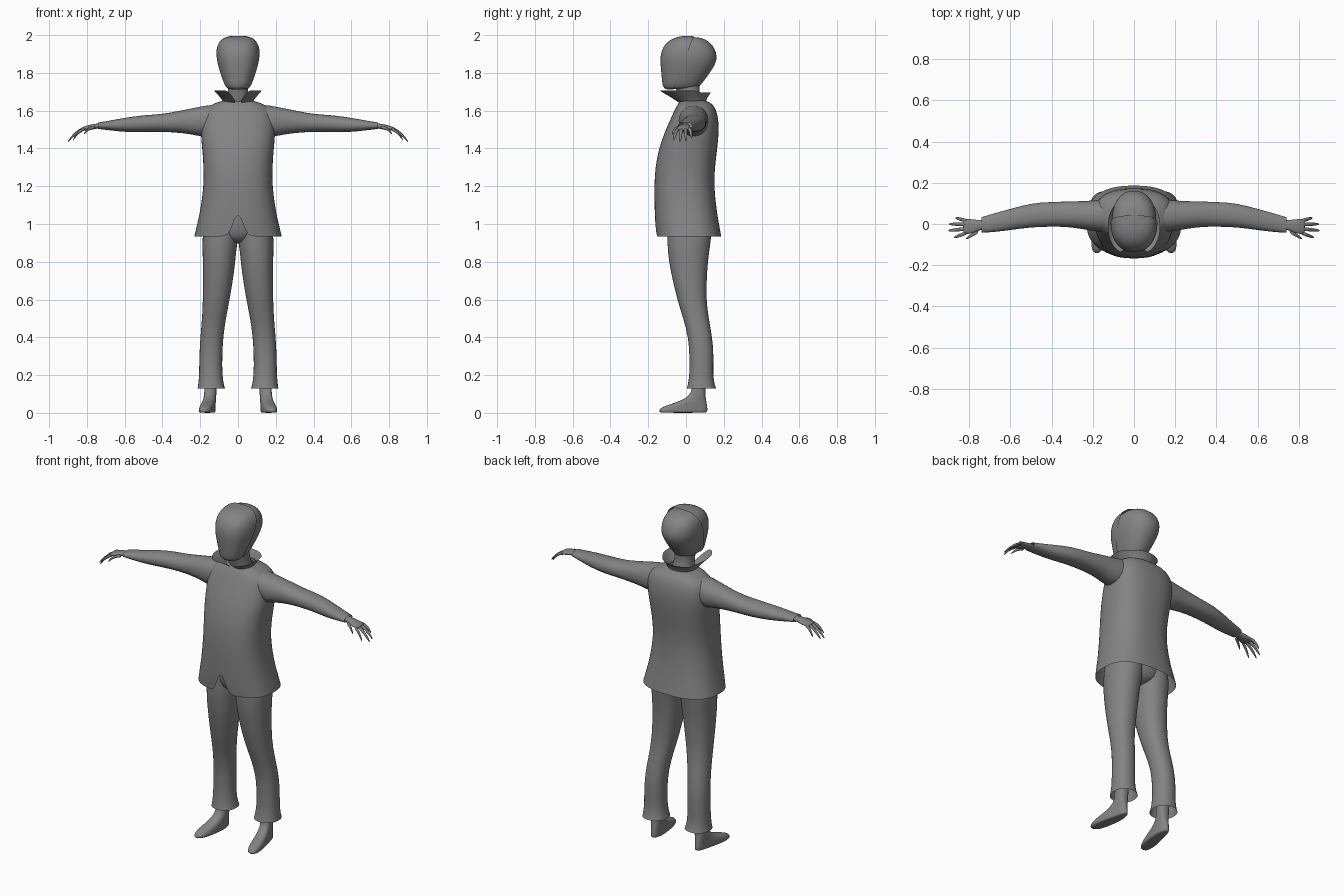
import bpy, bmesh, math
from mathutils import Vector

grey = bpy.data.materials.new("plain grey")
grey.diffuse_color = (0.23, 0.23, 0.23, 1)


def power(v, e):
    return math.copysign(abs(v) ** e, v)


def loft(name, rings, axis="z", n=24, p=2.2, caps=(False, False), gaps=None,
         mirror=False, shape=None, cut=None):
    """Skin of oval rings. Ring = (station, a0, a1, b0, b1); gaps open the front."""
    bm = bmesh.new()
    cols = []
    for i, (s, a0, a1, b0, b1) in enumerate(rings):
        g = gaps[i] if gaps else 0
        col = []
        for k in range(n + 1):
            t = g + (2 * math.pi - 2 * g) * k / n
            a = (a0 + a1) / 2 + (a1 - a0) / 2 * power(math.sin(t), 2 / p)
            b = (b0 + b1) / 2 - (b1 - b0) / 2 * power(math.cos(t), 2 / p)
            co = Vector((a, b, s)) if axis == "z" else Vector((s, a, b))
            if shape:
                co = shape(co, i)
            col.append(bm.verts.new(co))
        cols.append(col)
    for r0, r1 in zip(cols, cols[1:]):
        for k in range(n):
            bm.faces.new((r0[k], r0[k + 1], r1[k + 1], r1[k]))
    for flag, col in zip(caps, (cols[0], cols[-1])):
        if flag:
            bm.faces.new(col[:n])
    bmesh.ops.remove_doubles(bm, verts=bm.verts[:], dist=0.0005)
    if cut:
        bmesh.ops.bisect_plane(bm, geom=bm.verts[:] + bm.edges[:] + bm.faces[:],
                               plane_co=cut[0], plane_no=cut[1], clear_outer=True)
    bmesh.ops.recalc_face_normals(bm, faces=bm.faces[:])
    me = bpy.data.meshes.new(name)
    bm.to_mesh(me)
    bm.free()
    me.materials.append(grey)
    for f in me.polygons:
        f.use_smooth = True
    ob = bpy.data.objects.new(name, me)
    bpy.context.collection.objects.link(ob)
    if mirror:
        m = ob.modifiers.new("mirror", "MIRROR")
        m.use_mirror_merge = False
    ob.modifiers.new("smooth", "SUBSURF").levels = 1
    ob.modifiers["smooth"].render_levels = 1
    return ob


def sym(z, w, y0, y1):
    return (z, -w, w, y0, y1)


# jacket body with a notch at the front hem
loft("jacket", [
    sym(0.935, 0.232, -0.157, 0.187), sym(1.0, 0.217, -0.163, 0.175),
    sym(1.07, 0.20, -0.166, 0.163), sym(1.2, 0.182, -0.169, 0.148),
    sym(1.3, 0.182, -0.163, 0.153), sym(1.4, 0.19, -0.145, 0.166),
    sym(1.5, 0.20, -0.108, 0.176), sym(1.57, 0.195, -0.075, 0.17),
    sym(1.615, 0.175, -0.055, 0.155), sym(1.64, 0.125, -0.04, 0.135),
    sym(1.655, 0.07, -0.03, 0.10)],
    p=2.5, n=36, gaps=[0.157, 0.075] + [0] * 9)

# sleeves, open at the cuff
loft("sleeves", [
    (0.08, -0.03, 0.11, 1.50, 1.625), (0.15, -0.04, 0.12, 1.465, 1.632),
    (0.20, -0.035, 0.115, 1.462, 1.622), (0.25, -0.025, 0.112, 1.475, 1.612),
    (0.32, -0.015, 0.11, 1.483, 1.598), (0.40, -0.013, 0.108, 1.488, 1.582),
    (0.50, -0.016, 0.102, 1.486, 1.577), (0.60, -0.03, 0.074, 1.486, 1.563),
    (0.68, -0.04, 0.052, 1.496, 1.547), (0.74, -0.043, 0.034, 1.503, 1.538)],
    axis="x", n=20, mirror=True)

# palms and wrists
loft("hands", [
    (0.70, -0.025, 0.022, 1.508, 1.535), (0.745, -0.027, 0.018, 1.506, 1.532),
    (0.77, -0.04, 0.022, 1.499, 1.529), (0.80, -0.050, 0.025, 1.495, 1.522),
    (0.825, -0.048, 0.024, 1.494, 1.512), (0.83, -0.04, 0.018, 1.497, 1.508)],
    axis="x", n=16, mirror=True, caps=(True, True))

# four fingers curling down and a thumb: start (x, y, z), end, thickness
fingers = [("index_fingers", (0.81, -0.042, 1.503), (0.875, -0.066, 1.442)),
           ("middle_fingers", (0.81, -0.023, 1.505), (0.903, -0.032, 1.432)),
           ("ring_fingers", (0.81, -0.003, 1.506), (0.900, 0.000, 1.437)),
           ("little_fingers", (0.81, 0.015, 1.506), (0.868, 0.030, 1.455)),
           ("thumbs", (0.755, -0.035, 1.51), (0.817, -0.072, 1.475))]
for name, a, b in fingers:
    rings = []
    for t, r in ((0, 0.009), (0.3, 0.010), (0.6, 0.009), (0.85, 0.007), (1, 0.003)):
        x, y, z = (a[j] + (b[j] - a[j]) * t for j in range(3))
        z += 0.055 * t * (1 - t)
        rings.append((x, y - r, y + r, z - r, z + r))
    loft(name, rings, axis="x", n=8, mirror=True, caps=(True, True))

# trouser legs, open at the ankle
loft("trouser_legs", [
    (0.13, 0.068, 0.215, 0.004, 0.16), (0.145, 0.073, 0.212, 0.008, 0.154),
    (0.2, 0.083, 0.206, 0.018, 0.143), (0.3, 0.083, 0.206, 0.018, 0.148),
    (0.4, 0.078, 0.20, 0.012, 0.14), (0.5, 0.064, 0.191, -0.015, 0.121),
    (0.6, 0.043, 0.186, -0.048, 0.107), (0.75, 0.018, 0.187, -0.083, 0.112),
    (0.85, 0.010, 0.188, -0.098, 0.123), (0.93, -0.003, 0.19, -0.10, 0.136),
    (1.0, -0.005, 0.18, -0.10, 0.138)], n=20, mirror=True)

# trouser seat closing the crotch
loft("trouser_seat", [
    sym(0.895, 0.025, -0.035, 0.07), sym(0.915, 0.08, -0.075, 0.115),
    sym(0.95, 0.16, -0.10, 0.137), sym(1.05, 0.165, -0.11, 0.13),
    sym(1.12, 0.15, -0.10, 0.12)], caps=(True, False))


# feet, toes turned outward and widening forward
def splay(co, i):
    f = max(0.0, 0.06 - co.y)
    co.x = 0.147 + (co.x - 0.147) * (1 + 1.5 * f) + 0.17 * f
    return co


loft("feet", [
    (0.0, 0.118, 0.176, -0.138, 0.108), (0.006, 0.114, 0.180, -0.144, 0.114),
    (0.022, 0.114, 0.180, -0.142, 0.115), (0.036, 0.115, 0.180, -0.115, 0.113),
    (0.055, 0.115, 0.179, -0.055, 0.110), (0.075, 0.115, 0.178, -0.005, 0.106),
    (0.10, 0.114, 0.178, 0.022, 0.103), (0.13, 0.112, 0.178, 0.033, 0.103),
    (0.20, 0.11, 0.18, 0.035, 0.11)],
    n=20, p=2.4, mirror=True, caps=(True, False), shape=splay)

# neck
loft("neck", [sym(1.62, 0.07, -0.03, 0.10), sym(1.67, 0.055, -0.04, 0.075),
              sym(1.72, 0.052, -0.055, 0.07), sym(1.78, 0.055, -0.06, 0.08)])

# head
head = [sym(1.712, 0.045, -0.10, 0.045), sym(1.725, 0.062, -0.118, 0.07),
        sym(1.76, 0.076, -0.122, 0.098), sym(1.80, 0.090, -0.126, 0.127),
        sym(1.85, 0.105, -0.131, 0.160), sym(1.89, 0.110, -0.131, 0.166),
        sym(1.93, 0.106, -0.118, 0.153), sym(1.96, 0.094, -0.094, 0.129),
        sym(1.98, 0.072, -0.058, 0.099), sym(1.99, 0.035, -0.015, 0.062)]
loft("head", head, caps=(True, True))

# face shell standing slightly proud of the front of the head
shell = [(z + 0.006 * (z - 1.75) / 0.24, a - 0.006, b + 0.006, c - 0.006, d + 0.006)
         for z, a, b, c, d in head]
loft("face_shell", shell, p=2.4, caps=(True, True),
     cut=((0, -0.01, 1.86), (0, 0.24, -0.09)))


# flared collar, open at the throat, with wings reaching forward
def wings(co, i):
    if i:
        co.z += (0.012 if co.y < 0.06 else 0) * i / 2
    return co


loft("collar", [sym(1.64, 0.075, -0.035, 0.105), sym(1.665, 0.095, -0.08, 0.11),
                sym(1.695, 0.128, -0.155, 0.132)],
     gaps=[0.1, 0.25, 0.4], shape=wings)
